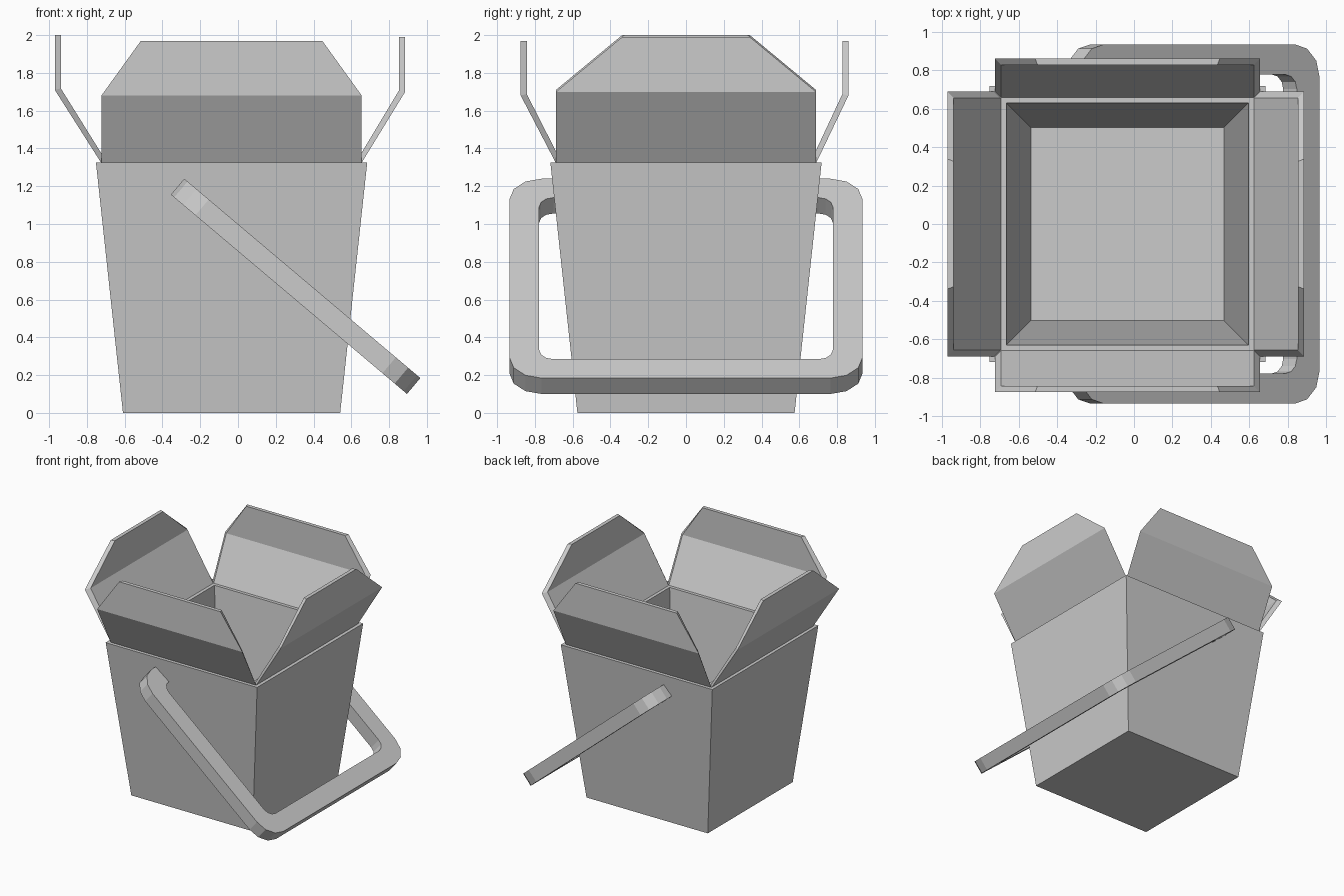
import bpy
import math
from mathutils import Vector

if "Cube" in bpy.data.objects:
    bpy.data.objects.remove(bpy.data.objects["Cube"])

CX = -0.034          # box centre in x
RIM = 1.325          # rim height


def make(name, verts, faces):
    me = bpy.data.meshes.new(name)
    me.from_pydata([tuple(v) for v in verts], [], faces)
    me.update()
    ob = bpy.data.objects.new(name, me)
    bpy.context.collection.objects.link(ob)
    return ob


def loft(name, rings):
    """Join equal-sized closed rings and cap both ends."""
    n = len(rings[0])
    verts = [v for r in rings for v in r]
    faces = [tuple(range(n))[::-1], tuple(range(n * (len(rings) - 1), n * len(rings)))]
    for k in range(len(rings) - 1):
        for i in range(n):
            j = (i + 1) % n
            faces.append((k * n + i, k * n + j, (k + 1) * n + j, (k + 1) * n + i))
    return make(name, verts, faces)


def rect(hx, hy, z):
    return [Vector((CX + sx * hx, sy * hy, z))
            for sx, sy in ((-1, -1), (1, -1), (1, 1), (-1, 1))]


# Tapered open box with thick walls and floor
loft("box", [rect(0.575, 0.575, 0), rect(0.718, 0.718, RIM),
             rect(0.63, 0.63, RIM), rect(0.503, 0.503, 0.09)])


# Four folded lid flaps standing on the rim
def flap(name, out, along, base, reach, crease, top, half, half_top, mid):
    t = 0.032
    rows = [(base, RIM, half), (reach, crease, half), (reach, top, half_top)]
    rows_in = [(base - t, RIM, half - t), (reach - t, crease + 0.008, half - t),
               (reach - t, top, half_top - 0.012)]

    def outline(rs):
        pts = [(d, z, -w) for d, z, w in rs] + [(d, z, w) for d, z, w in reversed(rs)]
        return [Vector(out) * d + Vector(along) * (mid + w) + Vector((0, 0, z))
                for d, z, w in pts]

    verts = outline(rows) + outline(rows_in)
    faces = [(0, 1, 4, 5), (1, 2, 3, 4), (11, 10, 7, 6), (10, 9, 8, 7)]
    faces += [(i, i + 6, (i + 1) % 6 + 6, (i + 1) % 6) for i in range(6)]
    ob = make(name, verts, faces)
    if Vector(out).cross(Vector(along)).z < 0:
        ob.data.flip_normals()


X, Y = (1, 0, 0), (0, 1, 0)
flap("left_flap", (-1, 0, 0), Y, 0.725, 0.97, 1.71, 2.0, 0.688, 0.338, 0)
flap("right_flap", X, Y, 0.655, 0.885, 1.70, 1.99, 0.688, 0.338, 0)
flap("front_flap", (0, -1, 0), X, 0.69, 0.875, 1.68, 1.97, 0.689, 0.48, CX)
flap("back_flap", Y, X, 0.69, 0.86, 1.68, 1.97, 0.689, 0.48, CX)


# Carry handle: rounded C-shaped band, ends buried in the side walls
def corner(s, y, r, sign):
    """Three-segment arc at the corner (s, y), in order of increasing s."""
    pts = []
    for k in range(4):
        a = math.radians(30 * k)
        pts.append((s - sign * r * (1 - math.sin(a)), y - r * (1 - math.cos(a))))
    return pts if sign > 0 else pts[::-1]


L, W, R, B = 0.818, 0.935, 0.17, 0.155
outer = [(-L, 0.66)] + corner(-L, W, R, -1) + corner(L, W, R, 1)
inner = [(-L + B, 0.66)] + corner(-L + B, W - 0.158, 0.075, -1) \
    + corner(L - B, W - 0.158, 0.075, 1)
mirror = lambda pts: [(s, -y) for s, y in reversed(pts)]
outer_all = outer + mirror(outer)
inner_all = inner + mirror(inner)
d = Vector((0.764, 0, -0.645))
n = Vector((0.645, 0, 0.764))
mid = Vector((0.305, 0, 0.67))
place = lambda p, h: mid + d * p[0] + Vector(Y) * p[1] + n * h
# each cross-section of the band is a four-point ring
T = 0.055
ends = [[place(i, T), place(o, T), place(o, -T), place(i, -T)]
        for o, i in zip(outer_all, inner_all)]
handle = loft("handle", ends)

# Consistent outward normals
import bmesh
for ob in bpy.context.collection.objects:
    bm = bmesh.new()
    bm.from_mesh(ob.data)
    bmesh.ops.recalc_face_normals(bm, faces=bm.faces)
    bm.to_mesh(ob.data)
    bm.free()
